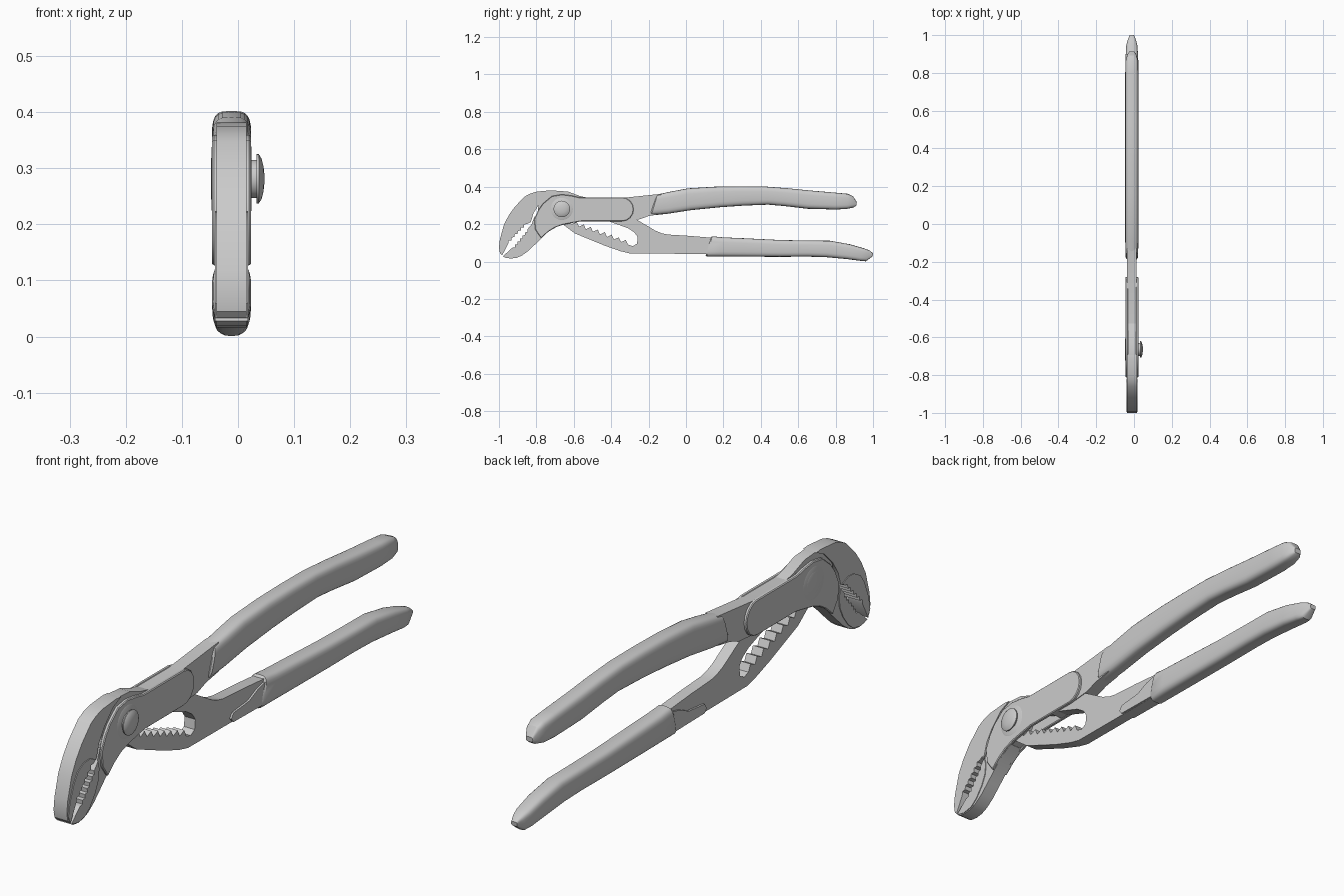
import bpy, bmesh
from math import sin, cos, pi, radians
from mathutils import Vector

MID = -0.0115  # centre plane of the tool body


def finish(name, bm, bevel=0):
    bmesh.ops.recalc_face_normals(bm, faces=bm.faces)
    me = bpy.data.meshes.new(name)
    bm.to_mesh(me)
    bm.free()
    ob = bpy.data.objects.new(name, me)
    bpy.context.collection.objects.link(ob)
    bpy.ops.object.select_all(action='DESELECT')
    ob.select_set(True)
    bpy.context.view_layer.objects.active = ob
    bpy.ops.object.shade_smooth_by_angle(angle=radians(32))
    if bevel:
        m = ob.modifiers.new("edge", 'BEVEL')
        m.width, m.segments, m.limit_method = bevel, 1, 'ANGLE'
        m.angle_limit = radians(50)
    return ob


def plate(name, outline, x0, x1, hole=None, bevel=0):
    """Side profile in (y, z), optionally with a hole, extruded along x."""
    bm = bmesh.new()
    edges = []
    for loop in [outline] + ([hole] if hole else []):
        vs = [bm.verts.new((x0, y, z)) for y, z in loop]
        edges += [bm.edges.new((a, b)) for a, b in zip(vs, vs[1:] + vs[:1])]
    bmesh.ops.triangle_fill(bm, use_beauty=True, edges=edges, normal=(1, 0, 0))
    bmesh.ops.dissolve_limit(bm, angle_limit=0.01, verts=bm.verts[:], edges=bm.edges[:]) if bevel else None
    ext = bmesh.ops.extrude_face_region(bm, geom=bm.faces[:], use_keep_orig=True)
    bmesh.ops.translate(bm, vec=(x1 - x0, 0, 0),
                        verts=[g for g in ext['geom'] if isinstance(g, bmesh.types.BMVert)])
    return finish(name, bm, bevel)


def teeth(a, b, n, depth):
    """Zigzag from a to b, valleys pushed sideways by depth."""
    a, b = Vector(a), Vector(b)
    d = b - a
    side = Vector((-d.y, d.x)).normalized() * depth
    pts = []
    for i in range(n):
        pts += [tuple(a + d * (i / n)), tuple(a + d * ((i + 0.5) / n) + side)]
    return pts + [tuple(b)]


def grip(name, stations, sides=24):
    """Loft of rounded-box sections: (y top, z top, y bottom, z bottom, half width)."""
    bm = bmesh.new()
    rings = []
    for yt, zt, yb, zb, w in stations:
        ring = []
        for k in range(sides):
            t = 2 * pi * k / sides
            c, s = cos(t), sin(t)
            u = abs(c) ** 0.55 * (1 if c > 0 else -1)
            v = (abs(s) ** 0.55 * (1 if s > 0 else -1) + 1) / 2
            ring.append(bm.verts.new((MID + w * u, yb + (yt - yb) * v, zb + (zt - zb) * v)))
        rings.append(ring)
    for r, q in zip(rings, rings[1:]):
        for k in range(sides):
            j = (k + 1) % sides
            bm.faces.new((r[k], r[j], q[j], q[k]))
    bm.faces.new(rings[0])
    bm.faces.new(rings[-1])
    return finish(name, bm)


def turned(name, profile, y, z, sides=32):
    """Lathe of (x, radius) pairs about an axis along x."""
    bm = bmesh.new()
    rings = [[bm.verts.new((x, y + r * cos(2 * pi * k / sides), z + r * sin(2 * pi * k / sides)))
              for k in range(sides)] for x, r in profile]
    for a, b in zip(rings, rings[1:]):
        for k in range(sides):
            j = (k + 1) % sides
            bm.faces.new((a[k], a[j], b[j], b[k]))
    bm.faces.new(rings[0])
    bm.faces.new(rings[-1])
    return finish(name, bm)


# Slotted lower lever that runs through the joint to the upper jaw
slot = teeth((-0.61, 0.200), (-0.31, 0.090), 8, 0.020) + [
    (-0.285, 0.082), (-0.262, 0.095), (-0.258, 0.130), (-0.275, 0.155),
    (-0.31, 0.178), (-0.46, 0.232), (-0.62, 0.30), (-0.68, 0.29), (-0.67, 0.24)]
plate("slotted_lever", [
    (0.16, 0.125), (0.02, 0.137), (-0.096, 0.144), (-0.13, 0.151), (-0.166, 0.166), (-0.273, 0.23),
    (-0.40, 0.29), (-0.50, 0.335), (-0.567, 0.350), (-0.631, 0.374), (-0.717, 0.380), (-0.78, 0.372),
    (-0.80, 0.21), (-0.735, 0.175), (-0.66, 0.20), (-0.594, 0.150), (-0.433, 0.084),
    (-0.35, 0.055), (-0.30, 0.043), (0.16, 0.040)], -0.033, 0.010, slot)
plate("lower_neck_boss", [
    (-0.05, 0.043), (-0.062, 0.058), (-0.05, 0.076), (0.04, 0.085), (0.09, 0.108),
    (0.15, 0.122), (0.15, 0.040)], -0.040, 0.017)

# Upper jaw with its toothed mouth edge
mouth_up = teeth((-0.850, 0.200), (-0.950, 0.096), 6, -0.010) + [(-0.983, 0.033)]
plate("upper_jaw", [
    (-0.995, 0.045), (-1.0, 0.075), (-0.995, 0.118), (-0.973, 0.198), (-0.947, 0.248), (-0.914, 0.294),
    (-0.861, 0.348), (-0.83, 0.364), (-0.797, 0.374), (-0.717, 0.381), (-0.69, 0.378), (-0.735, 0.357),
    (-0.785, 0.306), (-0.815, 0.260), (-0.830, 0.210)] + mouth_up, -0.038, 0.015)
plate("upper_jaw_pad", [
    (-0.995, 0.06), (-0.985, 0.11), (-0.962, 0.17), (-0.94, 0.202), (-0.905, 0.222),
    (-0.87, 0.224), (-0.838, 0.210)] + mouth_up, -0.041, 0.018)

# Lower jaw, part of the upper lever
mouth_low = [(-0.979, 0.028)] + teeth((-0.928, 0.074), (-0.848, 0.172), 6, -0.010) + [(-0.826, 0.198)]
plate("lower_jaw", mouth_low + [
    (-0.81, 0.24), (-0.70, 0.25), (-0.68, 0.192), (-0.738, 0.158), (-0.807, 0.091), (-0.845, 0.055),
    (-0.877, 0.032), (-0.905, 0.020), (-0.935, 0.016), (-0.965, 0.020)], -0.038, 0.015)
plate("lower_jaw_pad", mouth_low + [
    (-0.818, 0.17), (-0.822, 0.13), (-0.84, 0.09), (-0.87, 0.05), (-0.90, 0.026), (-0.94, 0.019)],
    -0.041, 0.018)

# Pair of joint cheeks on either side of the slotted lever
end = [(-0.342 + 0.062 * sin(t * pi / 8), 0.279 + 0.064 * cos(t * pi / 8)) for t in range(9)]
cheek = [(-0.790, 0.275), (-0.765, 0.310), (-0.717, 0.350), (-0.663, 0.359), (-0.61, 0.352),
         (-0.57, 0.343)] + end + [
    (-0.56, 0.215), (-0.60, 0.208), (-0.66, 0.196), (-0.70, 0.182), (-0.735, 0.160),
    (-0.775, 0.125), (-0.806, 0.17), (-0.812, 0.225)]
for name, x0, x1 in (("joint_cheek_left", -0.046, -0.032), ("joint_cheek_right", 0.009, 0.023)):
    plate(name, cheek, x0, x1, bevel=0.003)
plate("upper_lever_core", [
    (-0.53, 0.341), (-0.33, 0.341), (-0.13, 0.362), (-0.13, 0.255), (-0.20, 0.243), (-0.25, 0.225),
    (-0.34, 0.217), (-0.45, 0.217), (-0.53, 0.29)], -0.036, 0.013)

# Pivot pin with domed button, collar and flush rear disc
turned("pivot_pin", [(-0.048, 0.036), (-0.046, 0.042), (0.022, 0.042), (0.024, 0.034), (0.033, 0.034),
                     (0.033, 0.044), (0.037, 0.044), (0.042, 0.036), (0.0455, 0.022), (0.047, 0.008)],
       -0.664, 0.281)
turned("pin_collar", [(-0.047, 0.056), (-0.045, 0.061), (0.022, 0.061), (0.0245, 0.056)], -0.664, 0.281)

# Dipped handle grips
grip("upper_grip", [
    (-0.160, 0.345, -0.192, 0.252, 0.028), (-0.152, 0.359, -0.186, 0.246, 0.033),
    (-0.08, 0.374, -0.10, 0.255, 0.035), (0.01, 0.391, 0.03, 0.275, 0.035),
    (0.155, 0.400, 0.18, 0.290, 0.035), (0.29, 0.402, 0.31, 0.299, 0.035),
    (0.42, 0.401, 0.44, 0.304, 0.035), (0.54, 0.392, 0.53, 0.296, 0.035),
    (0.66, 0.380, 0.65, 0.282, 0.035), (0.80, 0.368, 0.80, 0.278, 0.035),
    (0.865, 0.362, 0.86, 0.281, 0.033), (0.892, 0.350, 0.897, 0.289, 0.025),
    (0.913, 0.318, 0.912, 0.300, 0.014)])
grip("lower_grip", [
    (0.132, 0.128, 0.105, 0.034, 0.028), (0.140, 0.135, 0.113, 0.026, 0.033),
    (0.20, 0.129, 0.18, 0.027, 0.035), (0.316, 0.124, 0.30, 0.026, 0.035),
    (0.50, 0.115, 0.50, 0.025, 0.035), (0.65, 0.112, 0.65, 0.026, 0.035),
    (0.77, 0.111, 0.75, 0.023, 0.035), (0.877, 0.092, 0.86, 0.013, 0.034),
    (0.95, 0.071, 0.93, 0.004, 0.030), (0.98, 0.060, 0.962, 0.001, 0.022),
    (1.0, 0.044, 0.998, 0.028, 0.012)])
